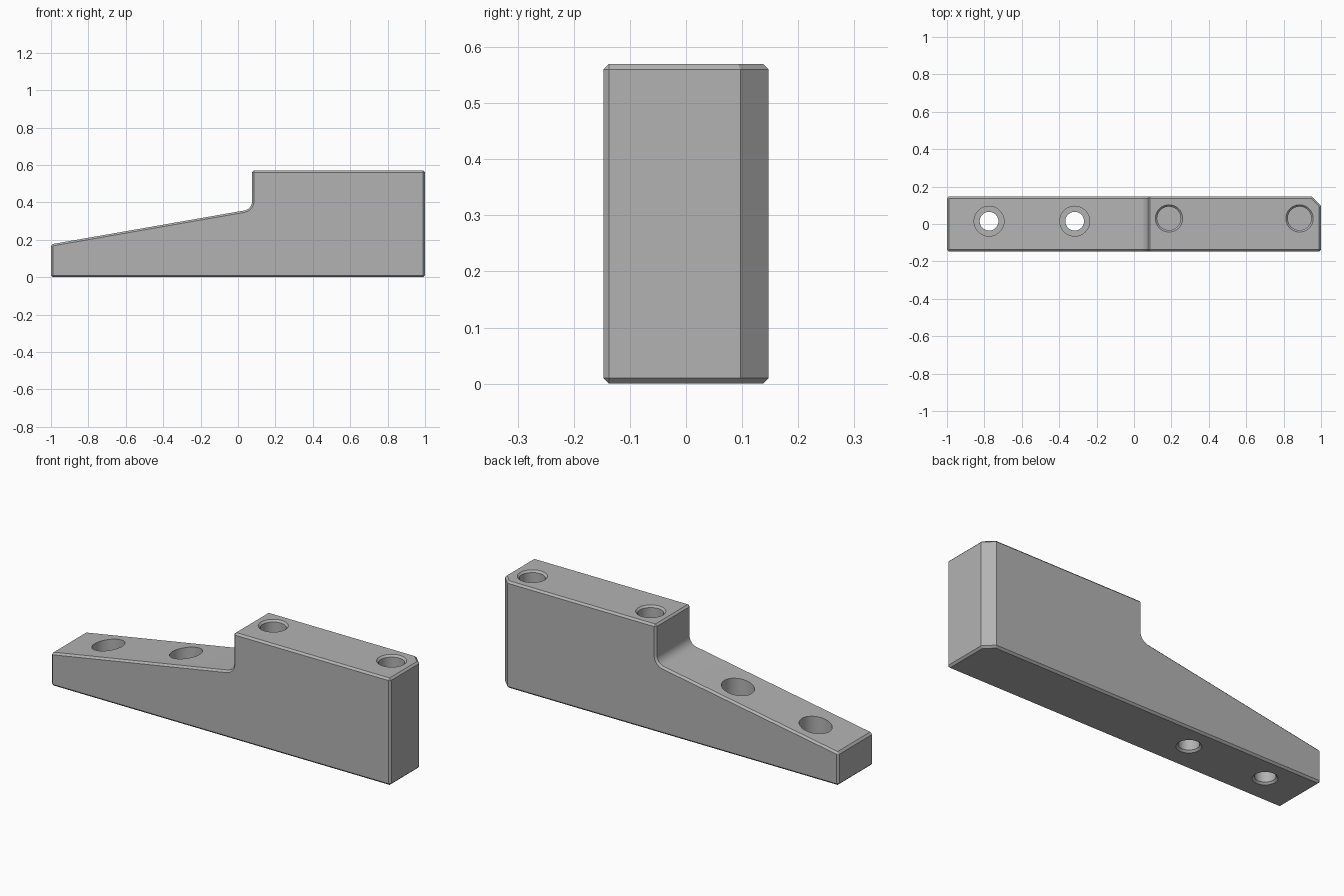
import bpy, bmesh, math

if "Cube" in bpy.data.objects:
    bpy.data.objects.remove(bpy.data.objects["Cube"])

HALF_Y = 0.147
EDGE = 0.01

steel = bpy.data.materials.new("machined grey")
steel.diffuse_color = (0.45, 0.45, 0.45, 1)
steel.use_nodes = True
steel.node_tree.nodes["Principled BSDF"].inputs["Base Color"].default_value = steel.diffuse_color


def make_object(name, bm):
    bmesh.ops.recalc_face_normals(bm, faces=bm.faces[:])
    mesh = bpy.data.meshes.new(name)
    bm.to_mesh(mesh)
    bm.free()
    mesh.materials.append(steel)
    obj = bpy.data.objects.new(name, mesh)
    bpy.context.collection.objects.link(obj)
    return obj


def lathe(name, x, y, profile, sides=48):
    """Solid of revolution about a vertical axis from (radius, z) pairs."""
    bm = bmesh.new()
    rings = []
    for r, z in profile:
        rings.append([bm.verts.new((x + r * math.cos(2 * math.pi * i / sides),
                                    y + r * math.sin(2 * math.pi * i / sides), z))
                      for i in range(sides)])
    for a, b in zip(rings, rings[1:]):
        for i in range(sides):
            j = (i + 1) % sides
            bm.faces.new((a[i], a[j], b[j], b[i]))
    bm.faces.new(rings[0])
    bm.faces.new(rings[-1])
    return make_object(name, bm)


# Side outline: sloped clamping arm, filleted step, tall block
wall_x, fillet = 0.075, 0.05
slope = math.atan2(0.18, 1.03)


def slope_z(x):
    return 0.176 + math.tan(slope) * (x + 1)


cx = wall_x - fillet
cz = slope_z(cx) + fillet / math.cos(slope)
start = -math.pi / 2 + slope
arc = [(cx + fillet * math.cos(start * (1 - t / 8)),
        cz + fillet * math.sin(start * (1 - t / 8))) for t in range(9)]
outline = [(-1, 0), (-1, slope_z(-1))] + arc + [(wall_x, 0.57), (1, 0.57), (1, 0)]

bm = bmesh.new()
face = bm.faces.new([bm.verts.new((x, -HALF_Y, z)) for x, z in outline])
extruded = bmesh.ops.extrude_face_region(bm, geom=[face])["geom"]
bmesh.ops.translate(bm, vec=(0, 2 * HALF_Y, 0),
                    verts=[g for g in extruded if isinstance(g, bmesh.types.BMVert)])
bmesh.ops.recalc_face_normals(bm, faces=bm.faces[:])

# Large chamfer on the rear right corner
corner = [e for e in bm.edges if all(v.co.x > 0.99 and v.co.y > 0 for v in e.verts)]
bmesh.ops.bevel(bm, geom=corner, offset=0.05, segments=1, affect='EDGES')
body = make_object("jaw_body", bm)

# Small chamfer on every sharp edge
bevel = body.modifiers.new("edge chamfer", 'BEVEL')
bevel.width = EDGE
bevel.segments = 1
bevel.limit_method = 'ANGLE'
bevel.angle_limit = math.radians(50)
bevel.use_clamp_overlap = False

# Counterbored through holes in the arm, blind holes in the block
cutters = [lathe("arm_hole_cutter", x, 0.015,
                 [(0.07, -0.01), (0.05, 0.01), (0.05, 0.1), (0.08, 0.1), (0.08, 0.7)])
           for x in (-0.775, -0.317)]
cutters += [lathe("block_hole_cutter", x, 0.03,
                  [(0.063, 0.30), (0.063, 0.56), (0.083, 0.58)])
            for x in (0.187, 0.885)]
for cutter in cutters:
    cutter.hide_render = True
    boolean = body.modifiers.new("hole", 'BOOLEAN')
    boolean.operation = 'DIFFERENCE'
    boolean.solver = 'EXACT'
    boolean.object = cutter

# Bake the modifiers, then drop the cutters
bpy.context.view_layer.objects.active = body
body.select_set(True)
for name in [m.name for m in body.modifiers]:
    bpy.ops.object.modifier_apply(modifier=name)
for cutter in cutters:
    bpy.data.objects.remove(cutter)

bpy.ops.object.select_all(action='DESELECT')
body.select_set(True)
bpy.ops.object.shade_smooth_by_angle(angle=math.radians(30))
